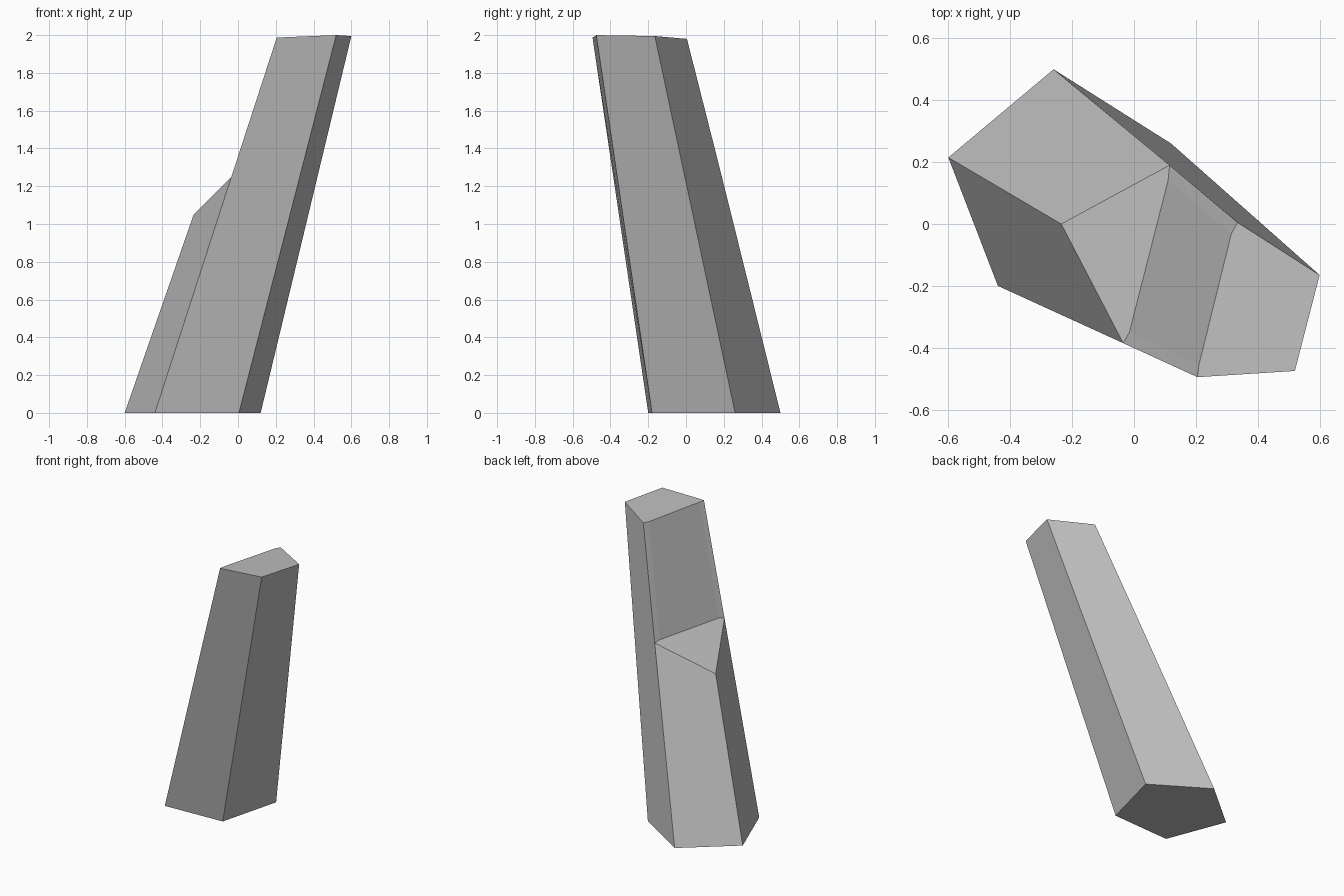
import bpy
import bmesh

default_cube = bpy.data.objects.get("Cube")
if default_cube:
    bpy.data.objects.remove(default_cube, do_unlink=True)

# Single stone colour
stone = bpy.data.materials.new("light_grey_stone")
stone.use_nodes = True
colour = (0.52, 0.52, 0.52, 1)
stone.diffuse_color = colour
stone.node_tree.nodes["Principled BSDF"].inputs["Base Color"].default_value = colour

# Named corners of the leaning pillar
corners = {
    # five-sided foot
    "foot_right": (-0.60, 0.215, 0), "foot_front": (-0.44, -0.20, 0),
    "foot_left": (0.005, -0.18, 0), "foot_rear": (0.12, 0.26, 0),
    "foot_back": (-0.26, 0.50, 0),
    # sloping shoulder
    "ledge_tip": (-0.235, 0.0, 1.05), "ledge_front": (-0.035, -0.385, 1.25),
    "ledge_front_in": (-0.015, -0.35, 1.257), "ledge_back_in": (0.11, 0.14, 1.255),
    "ledge_back": (0.115, 0.19, 1.25),
    # tilted top
    "top_front": (0.205, -0.495, 1.987), "top_front_in": (0.21, -0.455, 1.987),
    "top_left": (0.52, -0.475, 2.0), "top_rear": (0.60, -0.165, 1.995),
    "top_back": (0.335, 0.005, 1.98), "top_back_in": (0.315, -0.03, 1.981),
}

# Flat facets, each listed by its corners
facets = [
    "foot_back foot_rear foot_left foot_front foot_right",
    "foot_front foot_left top_left top_front ledge_front",
    "foot_left foot_rear top_rear top_left",
    "foot_rear foot_back ledge_back top_back top_rear",
    "foot_back foot_right ledge_tip ledge_back",
    "foot_right foot_front ledge_front ledge_tip",
    "ledge_tip ledge_front ledge_front_in ledge_back_in ledge_back",
    "ledge_front top_front top_front_in ledge_front_in",
    "ledge_front_in top_front_in top_back_in ledge_back_in",
    "ledge_back_in top_back_in top_back ledge_back",
    "top_front top_left top_rear top_back top_back_in top_front_in",
]

bm = bmesh.new()
verts = {name: bm.verts.new(co) for name, co in corners.items()}
for facet in facets:
    bm.faces.new([verts[name] for name in facet.split()])
bmesh.ops.recalc_face_normals(bm, faces=bm.faces[:])

mesh = bpy.data.meshes.new("stone_pillar")
bm.to_mesh(mesh)
bm.free()
mesh.materials.append(stone)
pillar = bpy.data.objects.new("stone_pillar", mesh)
bpy.context.scene.collection.objects.link(pillar)
